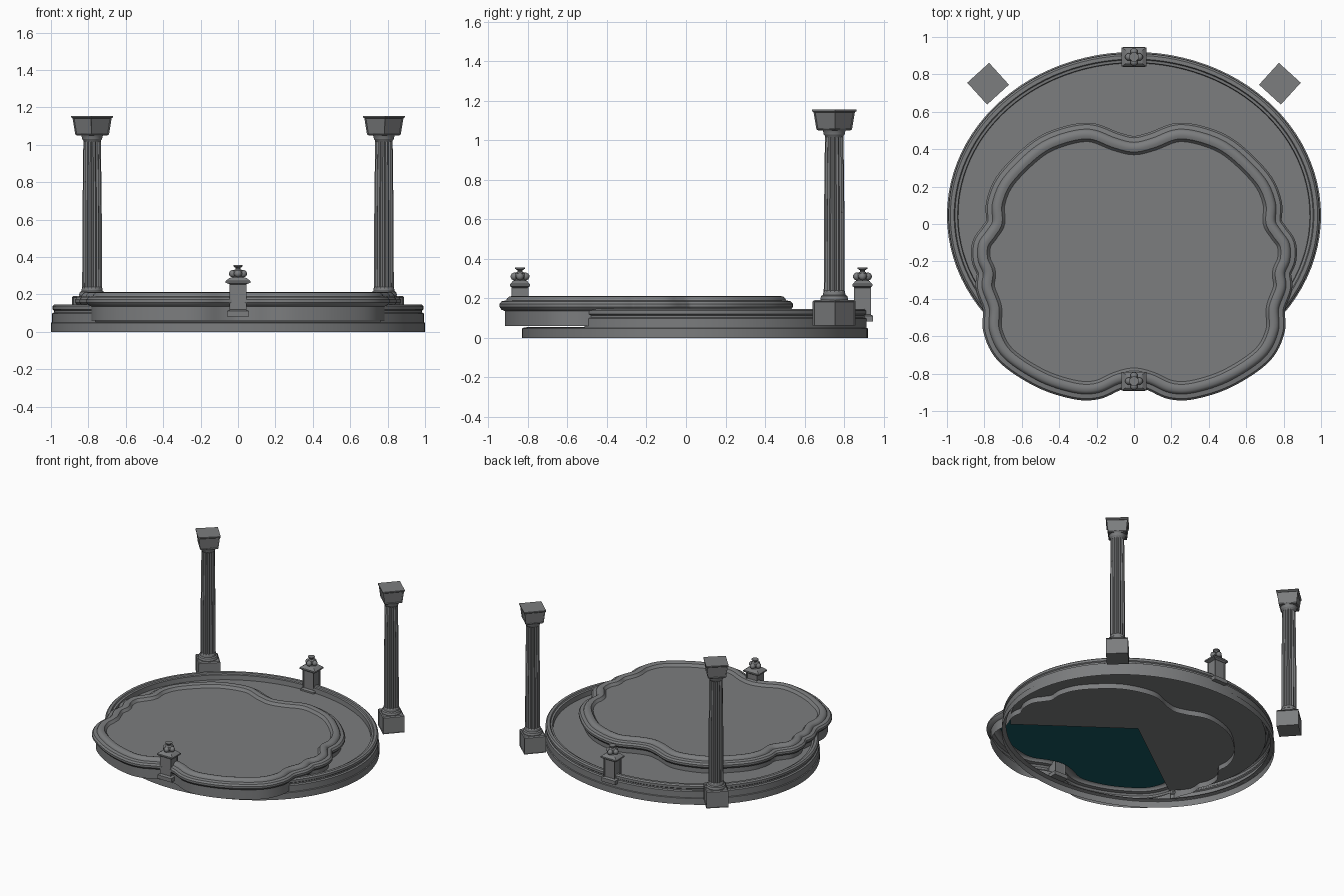
import bpy, bmesh, math
from mathutils import Vector, Matrix

if "Cube" in bpy.data.objects:
    bpy.data.objects.remove(bpy.data.objects["Cube"])


def material(name, rgb):
    m = bpy.data.materials.new(name)
    m.diffuse_color = (*rgb, 1)
    m.use_nodes = True
    m.node_tree.nodes["Principled BSDF"].inputs["Base Color"].default_value = m.diffuse_color
    return m


STONE = material("grey_stone", (0.2, 0.205, 0.21))
TEAL = material("dark_teal", (0.008, 0.1, 0.12))


def finish(bm, name, mat=STONE, matrix=None, angle=35):
    me = bpy.data.meshes.new(name)
    bm.to_mesh(me)
    bm.free()
    me.materials.append(mat)
    me.polygons.foreach_set("use_smooth", [True] * len(me.polygons))
    me.set_sharp_from_angle(angle=math.radians(angle))
    ob = bpy.data.objects.new(name, me)
    bpy.context.collection.objects.link(ob)
    if matrix:
        ob.matrix_world = matrix
    return ob


def skin(bm, loops, closed=True, bottom=False, top=False):
    """Joins loops of points (counter-clockwise, going up); returns faces per band."""
    rows = [[bm.verts.new(p) for p in l] for l in loops]
    bands = []
    for a, b in zip(rows, rows[1:]):
        n = len(a)
        bands.append([bm.faces.new((a[i], a[(i + 1) % n], b[(i + 1) % n], b[i]))
                      for i in range(n if closed else n - 1)])
    if bottom:
        bm.faces.new(rows[0][::-1])
    if top:
        bm.faces.new(rows[-1])
    return bands


def fan(bm, pts, centre, closed=True, up=True):
    c = bm.verts.new(centre)
    v = [bm.verts.new(p) for p in pts]
    n = len(v)
    for i in range(n if closed else n - 1):
        f = (c, v[i], v[(i + 1) % n])
        bm.faces.new(f if up else f[::-1])


def block(bm, sections, panels=()):
    """Stack of rectangles (hx, hy, z); listed bands get recessed panels."""
    loops = [[(-x, -y, z), (x, -y, z), (x, y, z), (-x, y, z)] for x, y, z in sections]
    bands = skin(bm, loops, True, True, True)
    for k in panels:
        bmesh.ops.inset_individual(bm, faces=bands[k], thickness=0.016, depth=0)
        bmesh.ops.inset_individual(bm, faces=bands[k], thickness=0.003, depth=-0.006)


def turned(bm, profile, n=32, flute=0.0):
    """Lathe; odd points are pulled in where the profile entry is fluted."""
    loops = []
    for r, z, fl in profile:
        loops.append([((r - fl * flute * (i % 2)) * math.cos(2 * math.pi * i / n),
                       (r - fl * flute * (i % 2)) * math.sin(2 * math.pi * i / n), z)
                      for i in range(n)])
    skin(bm, loops, True, True, True)


# --- round base: oval, lower step all round, upper steps open at the front
CY, RY = 0.045, 0.875


def oval(s, z, a0, a1, n):
    return [(s * math.cos(a0 + (a1 - a0) * i / n),
             CY + (RY - (1 - s)) * math.sin(a0 + (a1 - a0) * i / n), z) for i in range(n + 1)]


bm = bmesh.new()
skin(bm, [oval(s, z, 0, 2 * math.pi, 96)[:-1] for s, z in
          ((1.0, 0), (1.0, 0.048), (0.992, 0.052), (0.97, 0.055))])
finish(bm, "base_lower_step")

A0, A1 = math.radians(-40), math.radians(220)
bm = bmesh.new()
skin(bm, [oval(s, z, A0, A1, 80) for s, z in
          ((0.994, 0.05), (0.994, 0.098), (0.984, 0.104), (0.984, 0.114), (0.992, 0.12),
           (0.992, 0.138), (0.982, 0.147), (0.962, 0.147), (0.957, 0.138),
           (0.943, 0.136), (0.94, 0.1))], closed=False)
finish(bm, "base_upper_step")
bm = bmesh.new()
fan(bm, oval(0.94, 0.1, A0, A1, 80), (0, CY, 0.1), closed=False)
finish(bm, "base_floor")

# --- lobed pool: half outline, mirrored and smoothed
half = [(0, .415), (.1, .437), (.24, .485), (.40, .455), (.53, .385), (.68, .235), (.735, .11),
        (.735, .01), (.77, -.05), (.81, -.11), (.812, -.19), (.785, -.26), (.79, -.34),
        (.752, -.45), (.75, -.57), (.68, -.70), (.5, -.82), (.32, -.88), (.2, -.882),
        (.09, -.835), (0, -.815)]
ctrl = [Vector(p) for p in half] + [Vector((-x, y)) for x, y in half[-2:0:-1]]
ctrl.reverse()
path = []
for i in range(len(ctrl)):
    p0, p1, p2, p3 = (ctrl[(i + k) % len(ctrl)] for k in (-1, 0, 1, 2))
    for j in range(6):
        t = j / 6
        path.append(0.5 * (2 * p1 + (p2 - p0) * t + (2 * p0 - 5 * p1 + 4 * p2 - p3) * t * t
                           + (3 * p1 - p0 - 3 * p2 + p3) * t ** 3))
N = len(path)
normals = []
for i in range(N):
    d = (path[(i + 2) % N] - path[i - 2]).normalized()
    normals.append(Vector((d.y, -d.x)))


def offset(o, z):
    return [(p.x + n.x * o, p.y + n.y * o, z) for p, n in zip(path, normals)]


bm = bmesh.new()
skin(bm, [offset(o, z) for o, z in
          ((0.028, 0.06), (0.028, 0.135), (0.046, 0.143), (0.056, 0.157), (0.056, 0.172),
           (0.046, 0.185), (0.022, 0.19), (0.018, 0.2), (0.006, 0.21), (-0.014, 0.212),
           (-0.03, 0.206), (-0.037, 0.195), (-0.045, 0.186))])
finish(bm, "pool_rim")
bm = bmesh.new()
fan(bm, offset(-0.045, 0.186), (0, -0.2, 0.186))
finish(bm, "pool_surface")
bm = bmesh.new()
fan(bm, offset(-0.04, 0.182), (0, -0.2, 0.182), up=False)
finish(bm, "pool_underside", TEAL)

# --- two tall columns, turned to face the centre
for s, side in ((-1, "left"), (1, "right")):
    mat = Matrix.Translation((s * 0.78, 0.75, 0)) @ Matrix.Rotation(math.radians(45 + s * 2.7), 4, 'Z')
    bm = bmesh.new()
    block(bm, [(.077, .077, .062), (.077, .077, .185), (.07, .07, .192)], (0,))
    finish(bm, side + "_column_plinth", matrix=mat, angle=20)
    bm = bmesh.new()
    turned(bm, [(.068, .19, 0), (.07, .2, 0), (.066, .212, 0), (.057, .218, 0), (.055, .232, 0),
                (.053, .24, 1), (.052, .6, 1), (.047, 1.015, 1), (.047, 1.022, 0),
                (.053, 1.03, 0), (.056, 1.045, 0), (.064, 1.06, 0)], 32, 0.007)
    finish(bm, side + "_column_shaft", matrix=mat, angle=25)
    bm = bmesh.new()
    block(bm, [(.058, .058, 1.05), (.064, .064, 1.056), (.074, .074, 1.142),
               (.079, .079, 1.147), (.079, .079, 1.155)], (1,))
    finish(bm, side + "_column_capital", matrix=mat, angle=20)

# --- two small pedestals with crowned finials
for y, side in ((-0.84, "front"), (0.893, "back")):
    mat = Matrix.Translation((0, y, 0))
    bm = bmesh.new()
    block(bm, [(.058, .053, .083), (.058, .053, .112), (.046, .042, .117), (.046, .042, .255),
               (.066, .05, .262), (.066, .05, .272), (.045, .036, .288), (.03, .025, .292)], (2,))
    finish(bm, side + "_pedestal", matrix=mat, angle=20)
    bm = bmesh.new()
    turned(bm, [(.03, .288, 0), (.022, .297, 0), (.03, .31, 0), (.025, .328, 0), (.012, .335, 0),
                (.013, .342, 0), (.025, .35, 0), (.025, .356, 0)], 16)
    for k in range(4):
        a = k * math.pi / 2
        bmesh.ops.create_uvsphere(bm, u_segments=12, v_segments=8, radius=0.02, matrix=
                                  Matrix.Translation((.028 * math.cos(a), .028 * math.sin(a), .311)))
    finish(bm, side + "_finial", matrix=mat)
